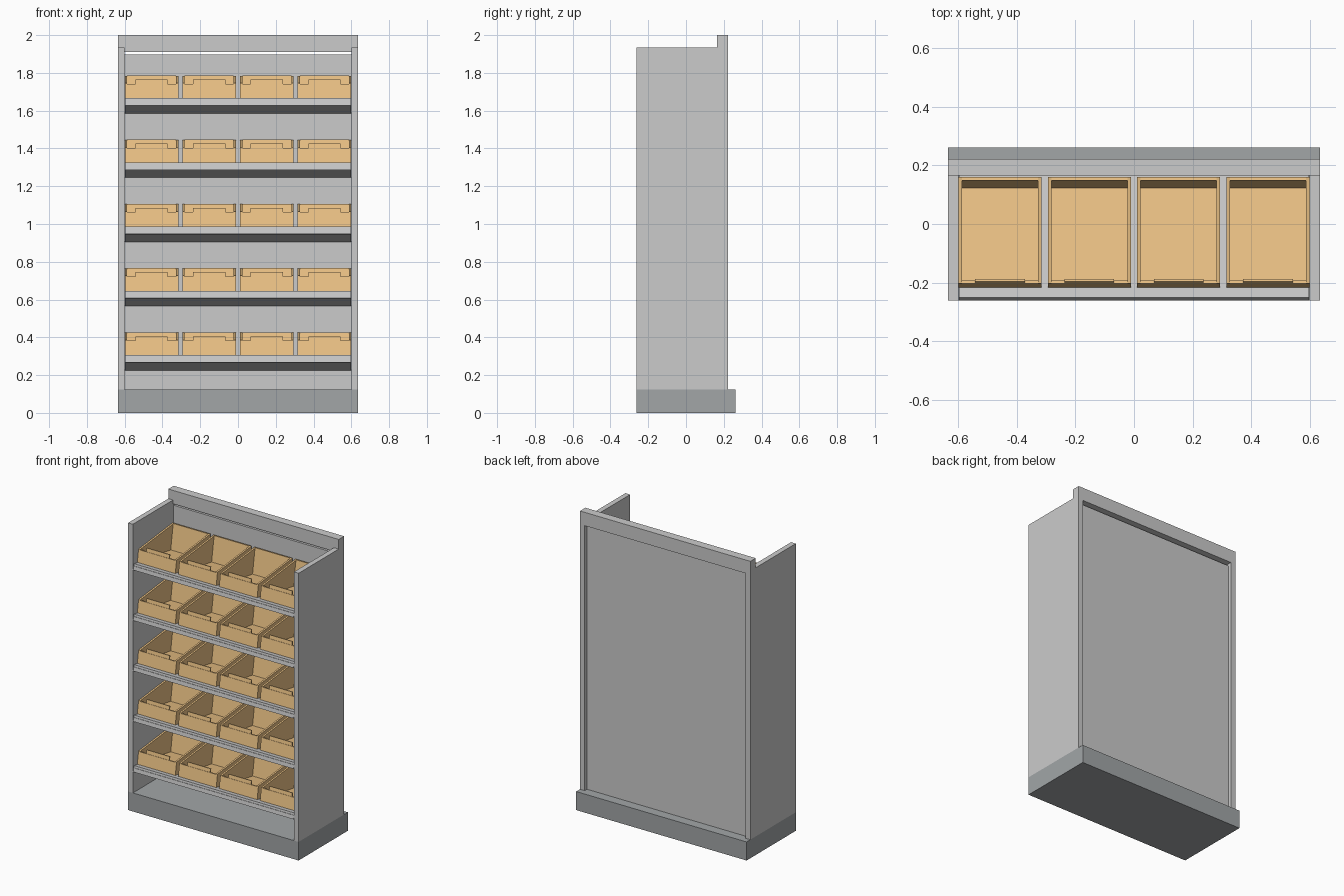
import bpy, bmesh
from math import radians
from mathutils import Matrix

if "Cube" in bpy.data.objects:
    bpy.data.objects.remove(bpy.data.objects["Cube"])

TILT = Matrix.Rotation(radians(-9), 4, 'X')   # shelves lean back, front edge up


def material(name, rgb):
    m = bpy.data.materials.new(name)
    m.diffuse_color = (*rgb, 1)
    m.use_nodes = True
    m.node_tree.nodes["Principled BSDF"].inputs["Base Color"].default_value = m.diffuse_color
    return m


def add_prism(bm, pts, x0, x1):
    """Extrude a (y, z) profile from x0 to x1."""
    a = [bm.verts.new((x0, y, z)) for y, z in pts]
    b = [bm.verts.new((x1, y, z)) for y, z in pts]
    n = len(pts)
    bm.faces.new(a)
    bm.faces.new(b[::-1])
    for i in range(n):
        j = (i + 1) % n
        bm.faces.new((a[i], b[i], b[j], a[j]))


def add_box(bm, x0, x1, y0, y1, z0, z1):
    add_prism(bm, [(y0, z0), (y1, z0), (y1, z1), (y0, z1)], x0, x1)


def finish(bm, name, mat=None):
    bmesh.ops.recalc_face_normals(bm, faces=bm.faces[:])
    me = bpy.data.meshes.new(name)
    bm.to_mesh(me)
    bm.free()
    if mat:
        me.materials.append(mat)
    return me


def place(name, me, matrix=None):
    ob = bpy.data.objects.new(name, me)
    bpy.context.collection.objects.link(ob)
    if matrix:
        ob.matrix_world = matrix
    return ob


def box(name, *dims, mat=None):
    bm = bmesh.new()
    add_box(bm, *dims)
    return place(name, finish(bm, name, mat))


orange = material("orange_plastic", (0.85, 0.55, 0.24))
dark = material("dark_grey", (0.36, 0.38, 0.39))

# Cabinet shell
box("plinth", -0.635, 0.635, -0.262, 0.262, 0, 0.125, mat=dark)
for side, s in (("left", -1), ("right", 1)):
    x0, x1 = sorted((s * 0.6, s * 0.635))
    box(side + "_side_panel", x0, x1, -0.262, 0.222, 0.125, 1.935)
box("back_panel", -0.6, 0.6, 0.172, 0.197, 0.125, 1.897)
bm = bmesh.new()
add_box(bm, -0.635, 0.635, 0.165, 0.222, 1.935, 2.0)
add_box(bm, -0.6, 0.6, 0.165, 0.222, 1.91, 1.935)
place("top_rail", finish(bm, "top_rail"))

# Shelf: thin tray with a hanging front lip and a narrow raised strip
bm = bmesh.new()
add_box(bm, -0.598, 0.598, 0.0, 0.42, -0.014, 0)
add_box(bm, -0.598, 0.598, -0.006, 0.004, -0.04, 0)
add_box(bm, -0.598, 0.598, -0.010, -0.006, -0.04, -0.014)
shelf_mesh = finish(bm, "shelf")

# Bin: floor, four walls with sides rising to the back, and a front tab
W, T, F, B, HF, HB = 0.1415, 0.012, 0.03, 0.383, 0.087, 0.182
bm = bmesh.new()
add_box(bm, -W + T, W - T, F + T, B - T, 0.001, 0.012)
add_box(bm, -W + T, W - T, F, F + T, 0.001, HF - 0.004)
add_box(bm, -W + T, W - T, B - T, B, 0.001, HB)
for s in (-1, 1):
    x0, x1 = sorted((s * (W - T), s * W))
    add_prism(bm, [(F, 0.001), (B, 0.001), (B, HB), (F, HF)], x0, x1)
add_box(bm, -0.085, 0.085, F + 0.003, F + T, HF - 0.004, HF + 0.02)
bin_mesh = finish(bm, "bin", orange)

# Five shelves with four bins each
for row in range(5):
    base = Matrix.Translation((0, -0.246, 0.305 + 0.34 * row))
    place(f"shelf_{row + 1}", shelf_mesh, base @ TILT)
    for col in range(4):
        shift = Matrix.Translation(((col - 1.5) * 0.305, 0, 0))
        place(f"bin_{row + 1}_{col + 1}", bin_mesh, shift @ base @ TILT)
